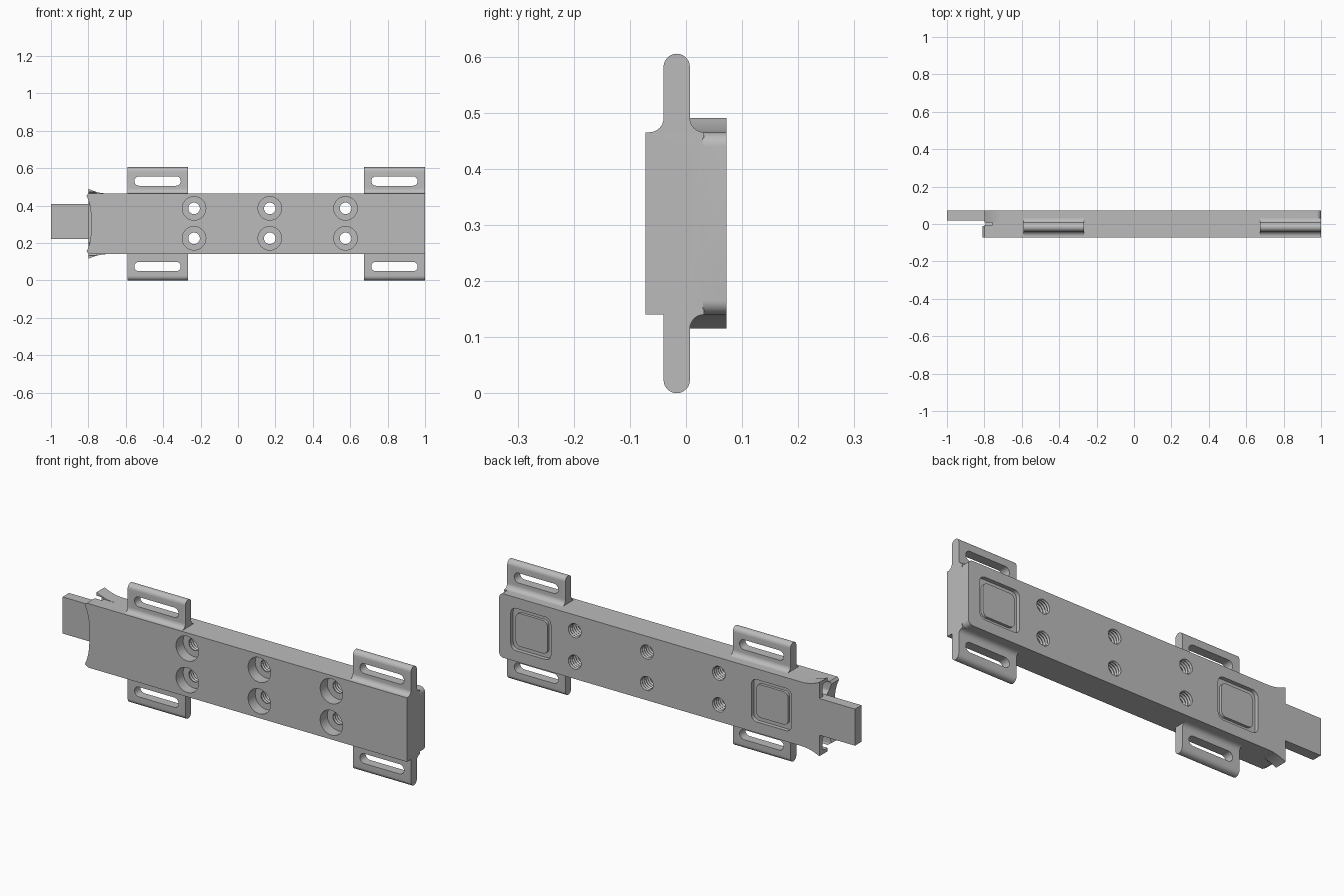
import bpy
import bmesh
from math import pi, sin, cos
from mathutils import Vector

if "Cube" in bpy.data.objects:
    bpy.data.objects.remove(bpy.data.objects["Cube"], do_unlink=True)

grey = bpy.data.materials.new("light grey")
grey.use_nodes = True
colour = (0.5, 0.5, 0.5, 1)
grey.diffuse_color = colour
grey.node_tree.nodes["Principled BSDF"].inputs["Base Color"].default_value = colour

MID = 0.3025            # height of the centre line
TOP, BOTTOM = 0.465, 0.14
FRONT, BACK = -0.072, 0.072


def finish(name, bm):
    bmesh.ops.recalc_face_normals(bm, faces=bm.faces)
    mesh = bpy.data.meshes.new(name)
    bm.to_mesh(mesh)
    bm.free()
    mesh.materials.append(grey)
    ob = bpy.data.objects.new(name, mesh)
    bpy.context.collection.objects.link(ob)
    return ob


def prism(name, points, start, end, along="y"):
    """Extrude a closed outline: (x, z) along y, or (y, z) along x."""
    bm = bmesh.new()
    place = (lambda a, b: (a, start, b)) if along == "y" else (lambda a, b: (start, a, b))
    face = bm.faces.new([bm.verts.new(place(a, b)) for a, b in points])
    new = bmesh.ops.extrude_face_region(bm, geom=[face])["geom"]
    step = Vector((0, end - start, 0)) if along == "y" else Vector((end - start, 0, 0))
    bmesh.ops.translate(bm, vec=step, verts=[v for v in new if isinstance(v, bmesh.types.BMVert)])
    return finish(name, bm)


def lathe(name, profile, x, z, sides=32):
    """Spin (radius, y) points around a line parallel to y."""
    bm = bmesh.new()
    rings = [[bm.verts.new((x + r * cos(2 * pi * i / sides), y, z + r * sin(2 * pi * i / sides)))
              for i in range(sides)] for r, y in profile]
    for a, b in zip(rings, rings[1:]):
        for i in range(sides):
            j = (i + 1) % sides
            bm.faces.new((a[i], a[j], b[j], b[i]))
    bm.faces.new(rings[0])
    bm.faces.new(rings[-1])
    return finish(name, bm)


def arc(cx, cy, r, a0, a1, n=8):
    return [(cx + r * cos(a), cy + r * sin(a))
            for a in (pi / 180 * (a0 + (a1 - a0) * i / n) for i in range(n + 1))]


def rounded(cx, cz, w, h, r):
    w, h = w / 2 - r, h / 2 - r
    points = []
    for sx, sz, a in ((1, 1, 0), (-1, 1, 90), (-1, -1, 180), (1, -1, 270)):
        points += arc(cx + sx * w, cz + sz * h, r, a, a + 90)
    return points


def combine(ob, other, operation):
    mod = ob.modifiers.new(operation, "BOOLEAN")
    mod.operation = operation
    mod.solver = "EXACT"
    mod.object = other
    bpy.context.view_layer.objects.active = ob
    bpy.ops.object.modifier_apply(modifier=mod.name)
    bpy.data.objects.remove(other, do_unlink=True)


def smooth(ob):
    bpy.ops.object.select_all(action="DESELECT")
    ob.select_set(True)
    bpy.context.view_layer.objects.active = ob
    bpy.ops.object.shade_smooth_by_angle(angle=pi / 6)


# Front half of the bar, with a hollowed end
scoop = [(-0.785 - 0.025 * abs(t) ** 3, MID + 0.15 * t) for t in (i / 8 for i in range(-8, 9))]
body = prism("body", [(-0.79, BOTTOM)] + scoop + [(-0.80, TOP), (1, TOP), (1, BOTTOM)], FRONT, 0.03)

# Back half, flared at one end and rounded at the other
flare = [(-0.80 + 0.1 * t, TOP + 0.025 * (1 - t) ** 2) for t in (i / 8 for i in range(9))]
upper = flare + arc(0.975, TOP - 0.025, 0.025, 90, 0)
lower = [(x, 2 * MID - z) for x, z in reversed(upper)]
combine(body, prism("back_half", upper + lower, 0.007, BACK), "UNION")

# Hollows in the flared end, above and below the tongue
for side in (-1, 1):
    hollow = rounded(0.018, MID + side * 0.135, 0.06, 0.07, 0.02)
    combine(body, prism("hollow", hollow, -0.9, -0.76, "x"), "DIFFERENCE")

# Counterbored screw holes with threads
thread = [(0.031 + 0.005 * (i % 2), -0.012 + 0.0075 * i) for i in range(12)]
bore = [(0.063, -0.1), (0.063, -0.015), (0.031, -0.015)] + thread + [(0.031, 0.1)]
for x in (-0.235, 0.17, 0.575):
    for z in (0.225, 0.385):
        combine(body, lathe("hole", bore, x, z), "DIFFERENCE")

# Square pockets in the back
PADS = (-0.53, 0.822)
for x in PADS:
    combine(body, prism("pocket", rounded(x, MID, 0.225, 0.215, 0.03), 0.052, 0.1), "DIFFERENCE")
smooth(body)

# Pads seated in the pockets
for x, label in zip(PADS, ("right", "left")):
    smooth(prism(label + "_pad", rounded(x, MID, 0.178, 0.168, 0.025), 0.05, 0.066))

# Tongue
tongue = prism("tongue", [(-1, 0.222), (-0.7, 0.222), (-0.7, 0.408), (-1, 0.408)], 0.02, BACK - 0.0002)

# Slotted strap lugs: a round-edged plate with fillets at its root
half, mid_y, fillet = 0.0235, -0.0165, 0.025
y0, y1 = mid_y - half, mid_y + half
for x0, x1, end in ((-0.592, -0.268, "right"), (0.673, 1.0, "left")):
    for side, label in ((1, "upper"), (-1, "lower")):
        root = TOP - 0.01
        outline = arc(mid_y, 0.605 - half, half, 0, 180, 14)
        if side > 0:
            outline += arc(y0 - fillet, TOP + fillet, fillet, 0, -90) + [(y0 - fillet, root)]
        else:
            outline += [(y0, root)]
        outline += [(y1 + fillet, root)] + arc(y1 + fillet, TOP + fillet, fillet, -90, -180)[:-1]
        outline += [(y1, TOP + fillet)]
        if side < 0:
            outline = [(y, 2 * MID - z) for y, z in outline]
        lug = prism(f"{end}_{label}_lug", outline, x0, x1, "x")
        slot = rounded((x0 + x1) / 2, MID + side * 0.2285, 0.248, 0.05, 0.0249)
        combine(lug, prism("slot", slot, -0.2, 0.2), "DIFFERENCE")
        smooth(lug)
